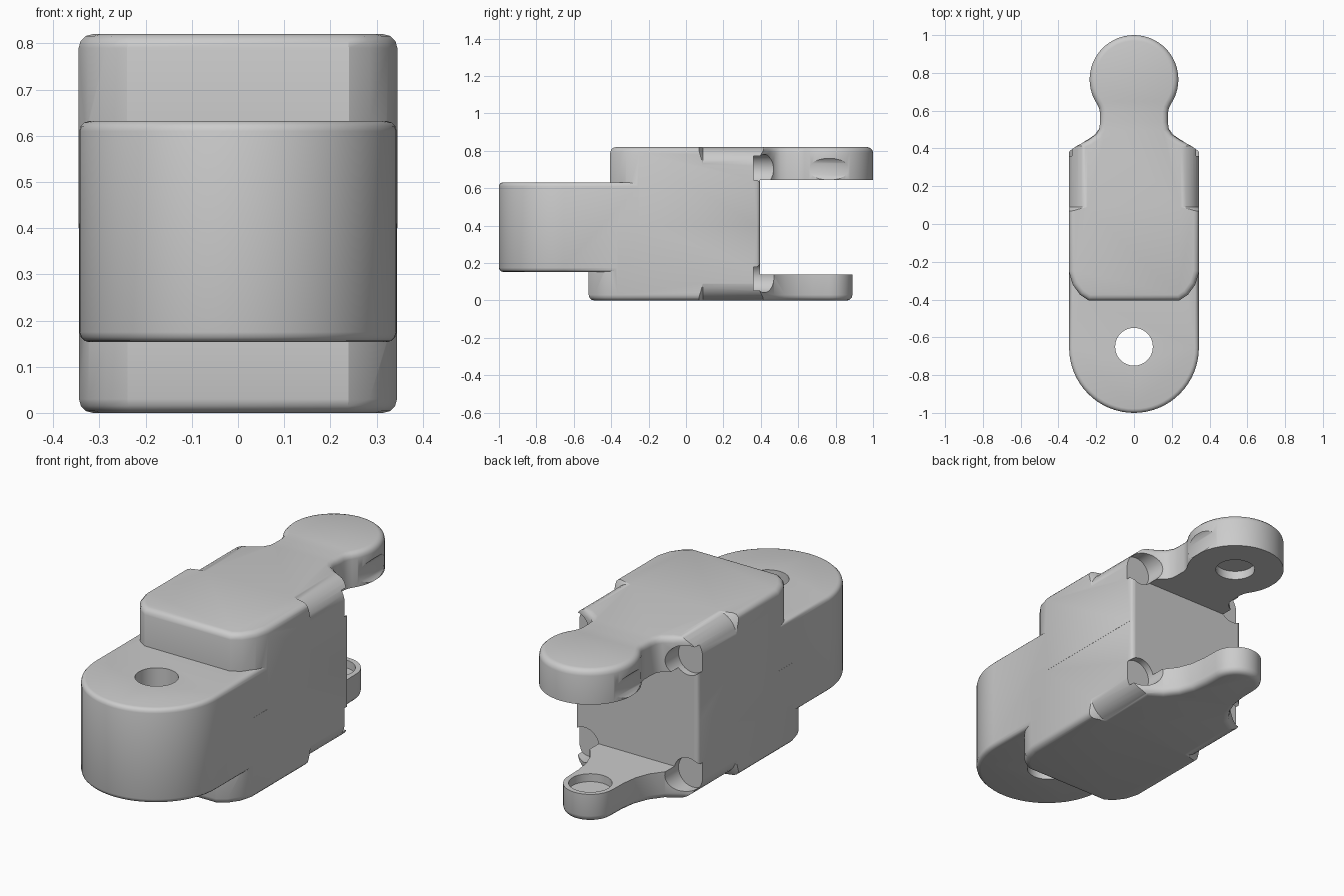
import bpy
import bmesh
from math import cos, sin, radians, pi
from mathutils import Matrix

HALF_W = 0.345
HEIGHT = 0.82
PIN_Y = 0.765      # fork pin centre
EYE_Y = -0.655     # tongue eye centre

if "Cube" in bpy.data.objects:
    bpy.data.objects.remove(bpy.data.objects["Cube"], do_unlink=True)


def arc(cx, cy, r, start, end, steps):
    angles = [radians(start + (end - start) * i / steps) for i in range(steps + 1)]
    return [(cx + r * cos(a), cy + r * sin(a)) for a in angles]


def mirrored(half):
    """Close a right-hand half outline with its mirror image."""
    return half + [(-x, y) for x, y in reversed(half) if x > 1e-4]


def add_object(name, bm):
    bmesh.ops.recalc_face_normals(bm, faces=bm.faces[:])
    mesh = bpy.data.meshes.new(name)
    bm.to_mesh(mesh)
    bm.free()
    obj = bpy.data.objects.new(name, mesh)
    bpy.context.collection.objects.link(obj)
    return obj


def prism(name, outline, z0, z1, round_z=(), radius=0.03):
    """Extrude an outline upward and round the rims at the given heights."""
    bm = bmesh.new()
    base = bm.faces.new([bm.verts.new((x, y, z0)) for x, y in outline])
    new = bmesh.ops.extrude_face_region(bm, geom=[base])["geom"]
    bmesh.ops.translate(bm, vec=(0, 0, z1 - z0),
                        verts=[v for v in new if isinstance(v, bmesh.types.BMVert)])
    rims = [e for e in bm.edges
            if any(all(abs(v.co.z - z) < 1e-5 for v in e.verts) for z in round_z)]
    if rims:
        bmesh.ops.bevel(bm, geom=rims, offset=radius, offset_type='OFFSET',
                        segments=3, profile=0.5, affect='EDGES')
    return add_object(name, bm)


def cylinder(name, r, start, length, along_y=False):
    bm = bmesh.new()
    bmesh.ops.create_cone(bm, cap_ends=True, segments=32, radius1=r, radius2=r, depth=length)
    bmesh.ops.translate(bm, vec=(0, 0, length / 2), verts=bm.verts)
    if along_y:
        bmesh.ops.rotate(bm, matrix=Matrix.Rotation(-pi / 2, 3, 'X'), verts=bm.verts)
    bmesh.ops.translate(bm, vec=start, verts=bm.verts)
    return add_object(name, bm)


def edge_rounder(side, top):
    """Cutter that rounds one long body edge, with a pointed front end."""
    r, front, back = 0.11, 0.09, 0.52
    edge, roof = HALF_W + 0.001, HEIGHT + 0.001
    profile = arc(edge - r, roof - r, r, 0, 90, 8)
    profile += [(edge - r, roof + 0.08), (edge + 0.08, roof + 0.08), (edge + 0.08, roof - r)]

    def place(x, y, z):
        return (side * x, y, z if top else HEIGHT - z)

    bm = bmesh.new()
    near = [bm.verts.new(place(x, front, z)) for x, z in profile]
    far = [bm.verts.new(place(x, back, z)) for x, z in profile]
    tip = bm.verts.new(place(edge + 0.015, 0.045, roof + 0.015))
    bm.faces.new(far)
    for i in range(len(profile)):
        j = (i + 1) % len(profile)
        bm.faces.new((near[i], near[j], far[j], far[i]))
        bm.faces.new((near[j], near[i], tip))
    return add_object("edge_rounder", bm)


def combine(target, other, operation):
    mod = target.modifiers.new(operation.title(), 'BOOLEAN')
    mod.operation = operation
    mod.solver = 'EXACT'
    mod.object = other
    other.hide_render = True
    bpy.context.view_layer.objects.active = target
    bpy.ops.object.modifier_apply(modifier=mod.name)
    bpy.data.objects.remove(other, do_unlink=True)


def nose(front, w):
    """Blunt front end with softened corners."""
    return [(w - 0.105, front), (w - 0.06, front + 0.03),
            (w - 0.02, front + 0.085), (w, front + 0.155)]


# Upper block with the wide fork arm
upper_half = nose(-0.405, HALF_W)
upper_half += [(HALF_W, 0.385), (0.3, 0.415), (0.24, 0.447), (0.2, 0.475), (0.183, 0.505),
               (0.18, 0.54), (0.18, 0.59), (0.185, 0.615)]
upper_half += arc(0, PIN_Y, 0.235, -34, 90, 18)
link = prism("link_body", mirrored(upper_half), 0.4, HEIGHT, [HEIGHT])

# Lower block with the narrow fork arm
w = HALF_W - 0.0007
lower_half = nose(-0.52, w)
lower_half += [(w, 0.385), (0.28, 0.425), (0.21, 0.47), (0.165, 0.53), (0.138, 0.6),
               (0.127, 0.68)]
lower_half += arc(0, PIN_Y, 0.125, 0, 90, 10)
combine(link, prism("lower_block", mirrored(lower_half), 0, 0.41, [0]), 'UNION')

# Front tongue with a rounded end
r = HALF_W - 0.0015
tongue = arc(0, EYE_Y, HALF_W, 180, 360, 32)
tongue = [(x * r / HALF_W, y) for x, y in tongue] + [(r, -0.05), (-r, -0.05)]
combine(link, prism("tongue", tongue, 0.153, 0.632, [0.153, 0.632], 0.022), 'UNION')

# Gap between the fork arms
slot = mirrored([(0.325, 0.395), (0.338, 0.39), (0.347, 0.375), (0.5, 0.375), (0.5, 1.2)])
combine(link, prism("fork_slot", slot, 0.14, 0.645), 'DIFFERENCE')

# Tongue eye and the two blind pin sockets
combine(link, cylinder("eye_hole", 0.1, (0, -0.65, 0.1), 0.6), 'DIFFERENCE')
combine(link, cylinder("upper_socket", 0.095, (0, PIN_Y, 0.6), 0.09), 'DIFFERENCE')
combine(link, cylinder("lower_socket", 0.1, (0, PIN_Y, 0.1), 0.1), 'DIFFERENCE')

# Rounded rear edges and the screw pockets at the four corners
for side in (-1, 1):
    for top, z in ((True, 0.702), (False, 0.122)):
        combine(link, edge_rounder(side, top), 'DIFFERENCE')
        pocket = cylinder("screw_pocket", 0.08, (side * 0.29, 0.36, z), 0.8, along_y=True)
        combine(link, pocket, 'DIFFERENCE')

bpy.ops.object.select_all(action='DESELECT')
link.select_set(True)
bpy.context.view_layer.objects.active = link
bpy.ops.object.shade_smooth_by_angle(angle=radians(32))
